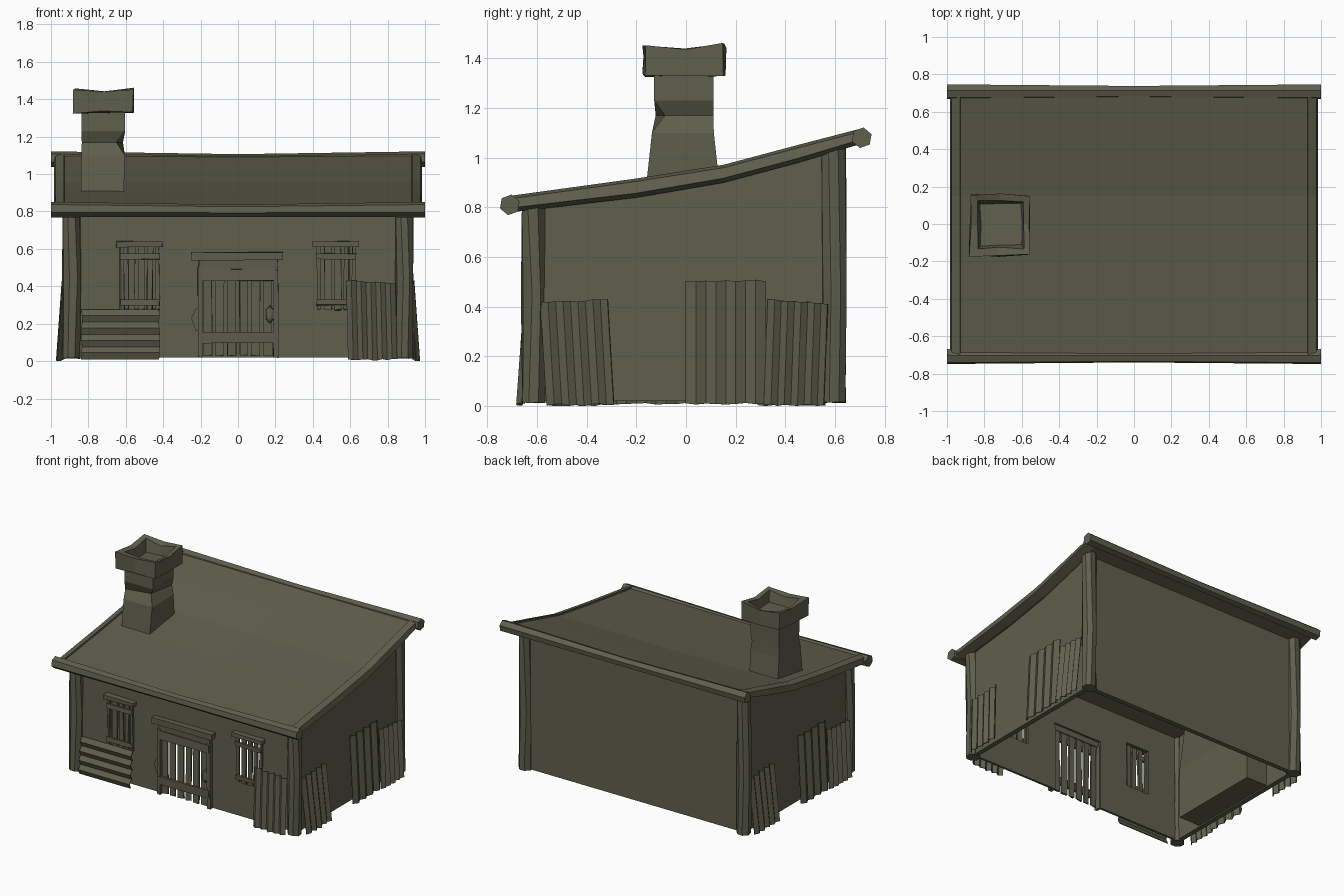
import bpy, bmesh, math, random
from mathutils import Matrix

if "Cube" in bpy.data.objects:
    bpy.data.objects.remove(bpy.data.objects["Cube"])

random.seed(4)
mat = bpy.data.materials.new("weathered_olive")
mat.diffuse_color = (0.115, 0.115, 0.075, 1)
mat.use_nodes = True
mat.node_tree.nodes["Principled BSDF"].inputs["Base Color"].default_value = mat.diffuse_color


def finish(name, bm, thickness=0):
    bmesh.ops.recalc_face_normals(bm, faces=bm.faces)
    me = bpy.data.meshes.new(name)
    bm.to_mesh(me)
    bm.free()
    ob = bpy.data.objects.new(name, me)
    bpy.context.collection.objects.link(ob)
    me.materials.append(mat)
    if thickness:
        m = ob.modifiers.new("thickness", 'SOLIDIFY')
        m.thickness = thickness
        m.offset = 0
    return ob


def loft(name, rings, jitter=0):
    """Skin a closed solid through rings of equal point count."""
    bm = bmesh.new()
    j = lambda: random.uniform(-jitter, jitter)
    vs = [[bm.verts.new((p[0] + j(), p[1] + j(), p[2] + j())) for p in r] for r in rings]
    n = len(rings[0])
    for a, b in zip(vs, vs[1:]):
        for i in range(n):
            bm.faces.new((a[i], a[(i + 1) % n], b[(i + 1) % n], b[i]))
    bm.faces.new(vs[0][::-1])
    bm.faces.new(vs[-1])
    return finish(name, bm)


def rect(x0, x1, y0, y1, z):
    return [(x0, y0, z), (x1, y0, z), (x1, y1, z), (x0, y1, z)]


def rect_mid(x0, x1, y0, y1, z, dip):
    """Rectangle with mid-side points lowered by dip, for ragged stone edges."""
    cx, cy = (x0 + x1) / 2, (y0 + y1) / 2
    return [(x0, y0, z), (cx, y0, z - dip), (x1, y0, z), (x1, cy, z - dip),
            (x1, y1, z), (cx, y1, z - dip), (x0, y1, z), (x0, cy, z - dip)]


def box(name, x0, x1, y0, y1, z0, z1, jitter=0):
    return loft(name, [rect(x0, x1, y0, y1, z0), rect(x0, x1, y0, y1, z1)], jitter)


# Front wall: grid of panels leaving the door and window openings empty
XS = [-0.90, -0.62, -0.43, -0.20, 0.20, 0.43, 0.62, 0.90]
ZS = [0.02, 0.28, 0.53, 0.61, 0.83]
FY = -0.605  # outer face of the front wall
bm = bmesh.new()
grid = [[bm.verts.new((x, FY + 0.008, z)) for z in ZS] for x in XS]
for i in range(7):
    for k in range(4):
        if (i in (1, 5) and k in (1, 2)) or (i == 3 and k < 2):
            continue
        bm.faces.new((grid[i][k], grid[i + 1][k], grid[i + 1][k + 1], grid[i][k + 1]))
finish("front_wall", bm, 0.016)

# Back wall and sloped side walls
box("back_wall", -0.90, 0.90, 0.57, 0.605, 0.02, 1.03)
SIDE = [(-0.605, 0.02), (0.605, 0.02), (0.605, 1.04), (0.2, 0.93), (-0.2, 0.86), (-0.605, 0.81)]
for s, side in ((-1, "left"), (1, "right")):
    loft(side + "_wall", [[(s * x, y, z) for y, z in SIDE] for x in (0.87, 0.905)])


# Corner posts: chamfered timbers with a slight twist
def post(name, cx, cy, top):
    rings = []
    for z, a in ((0.015, 0.0), (0.45, 0.22), (top, -0.1)):
        rings.append([(cx + 0.05 * math.cos(t + a), cy + 0.05 * math.sin(t + a), z)
                      for t in (math.pi / 8 + k * math.pi / 4 for k in range(8))])
    loft(name, rings, 0.003)


for s in (-1, 1):
    post("front_post", s * 0.89, -0.613, 0.83)
    post("back_post", s * 0.89, 0.595, 1.05)

# Roof slab: (y, underside z, top z), with edge rafters slightly proud of it
ROOF = [(-0.71, 0.785, 0.84), (-0.2, 0.845, 0.91), (0.15, 0.905, 0.965), (0.45, 0.985, 1.045), (0.70, 1.06, 1.11)]
loft("roof", [[(-0.93, y, a), (0.93, y, a), (0.93, y, b - 0.006), (0, y, b - 0.014), (-0.93, y, b - 0.006)]
              for y, a, b in ROOF])
for s in (-1, 1):
    loft("roof_edge_rafter", [[(s * 0.92, y, a - 0.006), (s * 0.985, y, a + 0.012),
                               (s * 0.975, y, b - 0.006), (s * 0.93, y, b + 0.006)] for y, a, b in ROOF])


# Hexagonal eave logs, thinner and sagging in the middle
def log(name, cy, cz):
    rings = []
    for x, r, dz in ((-1, 0.042, 0), (0, 0.033, -0.006), (1, 0.042, 0)):
        rings.append([(x, cy + r * math.cos(t), cz + dz + r * math.sin(t))
                      for t in (math.radians(60 * k + 20) for k in range(6))])
    loft(name, rings)


log("front_eave_log", -0.709, 0.81)
log("back_eave_log", 0.707, 1.08)

# Chimney shaft, hollow ragged cap, and the hearth below it inside
shaft = [rect(-0.84, -0.61, -0.16, 0.135, 0.89), rect(-0.838, -0.605, -0.137, 0.112, 1.10),
         rect(-0.835, -0.615, -0.122, 0.11, 1.17), rect(-0.838, -0.603, -0.128, 0.11, 1.23),
         rect(-0.835, -0.603, -0.128, 0.11, 1.35)]
shaft[2][1] = (-0.65, -0.085, 1.17)  # chipped corner
loft("chimney_shaft", shaft)
loft("chimney_cap", [rect_mid(-0.877, -0.563, -0.168, 0.158, 1.33, 0),
                     rect_mid(-0.877, -0.563, -0.168, 0.155, 1.455, 0.018),
                     rect_mid(-0.84, -0.59, -0.13, 0.12, 1.45, 0.02),
                     rect_mid(-0.82, -0.605, -0.115, 0.105, 1.36, 0)], 0.008)
loft("hearth", [rect(-0.88, -0.70, -0.36, 0.34, 0.03), rect(-0.88, -0.70, -0.36, 0.34, 0.40),
                rect(-0.84, -0.61, -0.15, 0.13, 0.90)])

# Door: frame, spaced planks, battens and handle
box("door_lintel", -0.25, 0.24, FY - 0.05, FY, 0.54, 0.58, 0.003)
box("door_header", -0.21, 0.21, FY - 0.03, FY, 0.49, 0.54, 0.003)
for s in (-1, 1):
    a, b = sorted((s * 0.19, s * 0.215))
    box("door_jamb", a, b, FY - 0.03, FY + 0.015, 0.02, 0.5, 0.003)
for i in range(6):
    x = -0.185 + i * 0.064
    box("door_plank", x, x + 0.046, FY - 0.018, FY - 0.006, 0.03, 0.50, 0.004)
for z in (0.095, 0.43):
    box("door_batten", -0.20, 0.21, FY - 0.034, FY - 0.016, z, z + 0.06, 0.004)
loft("door_handle", [[(0.17 + w * math.cos(t), FY + y, 0.25 + 2 * w * math.sin(t))
                      for t in (math.radians(60 * k + 30) for k in range(6))]
                     for y, w in ((-0.012, 0.026), (-0.03, 0.022), (-0.036, 0.012))])
loft("broken_plaster", [[(-0.25, y, 0.23), (-0.225, y, 0.16), (-0.205, y, 0.17), (-0.205, y, 0.29), (-0.225, y, 0.28)]
                        for y in (FY - 0.02, FY)])

# Shuttered windows
for cx in (-0.525, 0.525):
    box("window_lintel", cx - 0.125, cx + 0.12, FY - 0.04, FY, 0.61, 0.64, 0.003)
    for dx, w in ((-0.105, 0.022), (-0.064, 0.038), (-0.008, 0.034), (0.04, 0.028), (0.083, 0.022)):
        box("window_slat", cx + dx, cx + dx + w, FY - 0.02, FY - 0.006, 0.275, 0.615, 0.005)
    for z in (0.30, 0.545):
        box("window_batten", cx - 0.105, cx + 0.105, FY - 0.032, FY - 0.016, z, z + 0.03, 0.003)


# Corrugated sheets leaning against the walls; ridges run along local z, front is local -y
def sheet(name, w, h, n, lean, shift, drop, matrix):
    bm = bmesh.new()
    cols = []
    for i in range(n + 1):
        x, y = w * i / n, -0.02 * (i % 2)
        low = bm.verts.new((x + shift, y - lean, random.uniform(0, 0.01)))
        top = bm.verts.new((x, y, h - drop * i / n + random.uniform(-0.004, 0.004)))
        cols.append((low, top))
    for a, b in zip(cols, cols[1:]):
        bm.faces.new((a[0], b[0], b[1], a[1]))
    bm.transform(matrix)
    finish(name, bm, 0.006)


T = Matrix.Translation
sheet("front_sheet", 0.26, 0.43, 10, 0.03, 0.01, 0.02, T((0.58, -0.63, 0.002)))
# Horizontal sheet under the left window: ridges turned along x
sheet("front_low_sheet", 0.265, 0.42, 8, 0, 0, 0,
      T((-0.84, -0.65, 0.01)) @ Matrix.Rotation(math.radians(-6), 4, 'X')
      @ Matrix(((0, 0, 1, 0), (0, 1, 0, 0), (1, 0, 0, 0), (0, 0, 0, 1))))
# Side sheets, repeated on the left by a half turn
Q = Matrix.Rotation(math.pi / 2, 4, 'Z')
for turn, side in ((0, "right"), (math.pi, "left")):
    R = Matrix.Rotation(turn, 4, 'Z')
    sheet(side + "_tall_sheet", 0.32, 0.50, 8, 0.025, 0, 0, R @ T((0.912, 0.0, 0.005)) @ Q)
    sheet(side + "_end_sheet", 0.24, 0.43, 9, 0.03, -0.015, 0.02, R @ T((0.918, 0.33, 0.0)) @ Q)
    sheet(side + "_short_sheet", 0.27, 0.415, 9, 0.03, 0.025, -0.015, R @ T((0.92, -0.585, 0.0)) @ Q)
